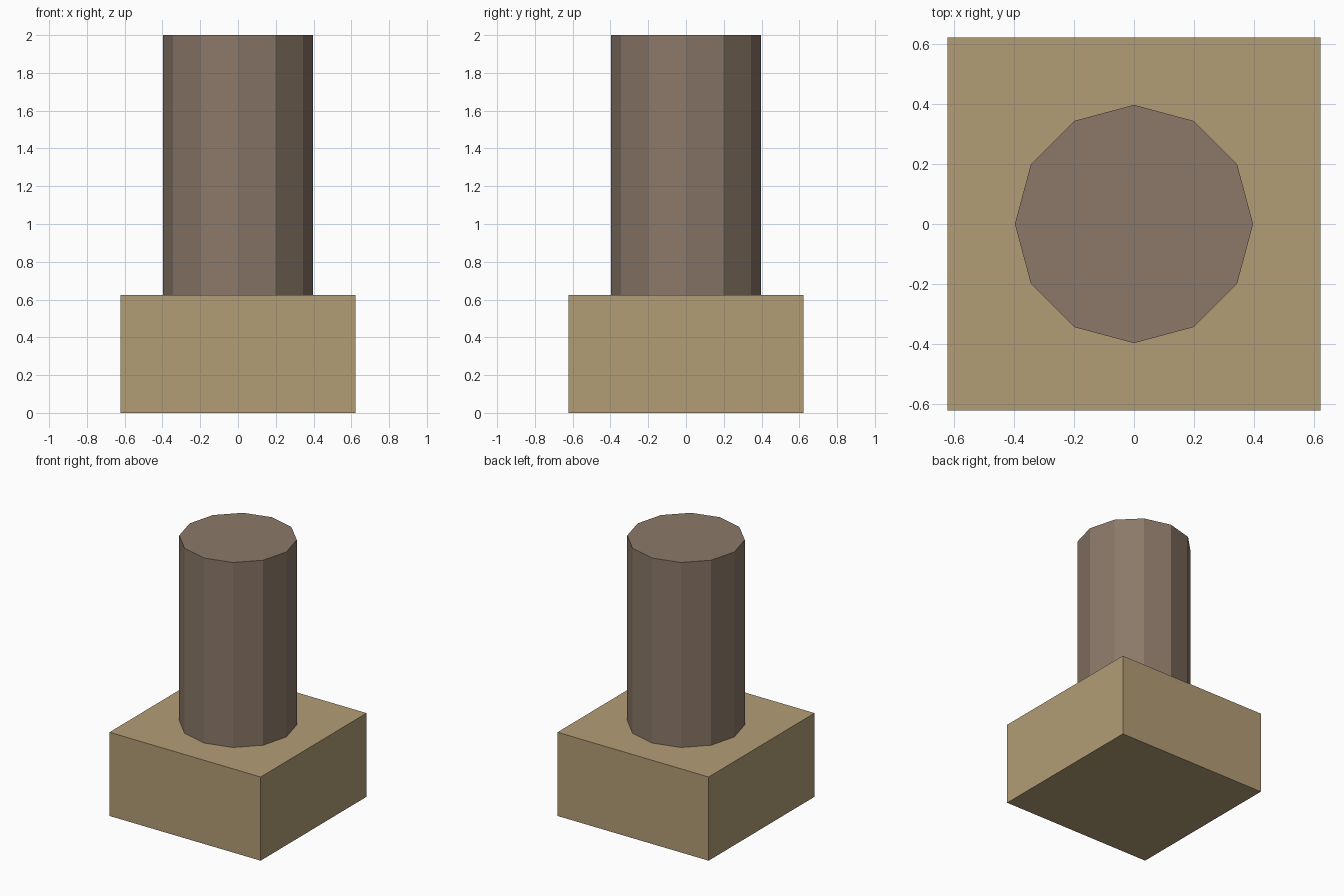
import bpy

if "Cube" in bpy.data.objects:
    bpy.data.objects.remove(bpy.data.objects["Cube"])

BASE = 1.245      # plinth width
BASE_H = 0.623    # plinth height
RADIUS = 0.398    # column radius
TOP = 2.0         # overall height


def finish(name, colour):
    obj = bpy.context.object
    obj.name = obj.data.name = name
    mat = bpy.data.materials.new(name + "_colour")
    mat.diffuse_color = (*colour, 1.0)
    mat.use_nodes = True
    mat.node_tree.nodes["Principled BSDF"].inputs["Base Color"].default_value = mat.diffuse_color
    obj.data.materials.append(mat)
    bpy.ops.object.transform_apply(location=False, rotation=False, scale=True)
    return obj


# Square base block
bpy.ops.mesh.primitive_cube_add(size=1, location=(0, 0, BASE_H / 2))
bpy.context.object.scale = (BASE, BASE, BASE_H)
finish("base_block", (0.45, 0.34, 0.18))

# Twelve-sided column standing on the block
bpy.ops.mesh.primitive_cylinder_add(vertices=12, radius=RADIUS, depth=TOP - BASE_H,
                                    location=(0, 0, (TOP + BASE_H) / 2))
finish("column", (0.26, 0.19, 0.14))
